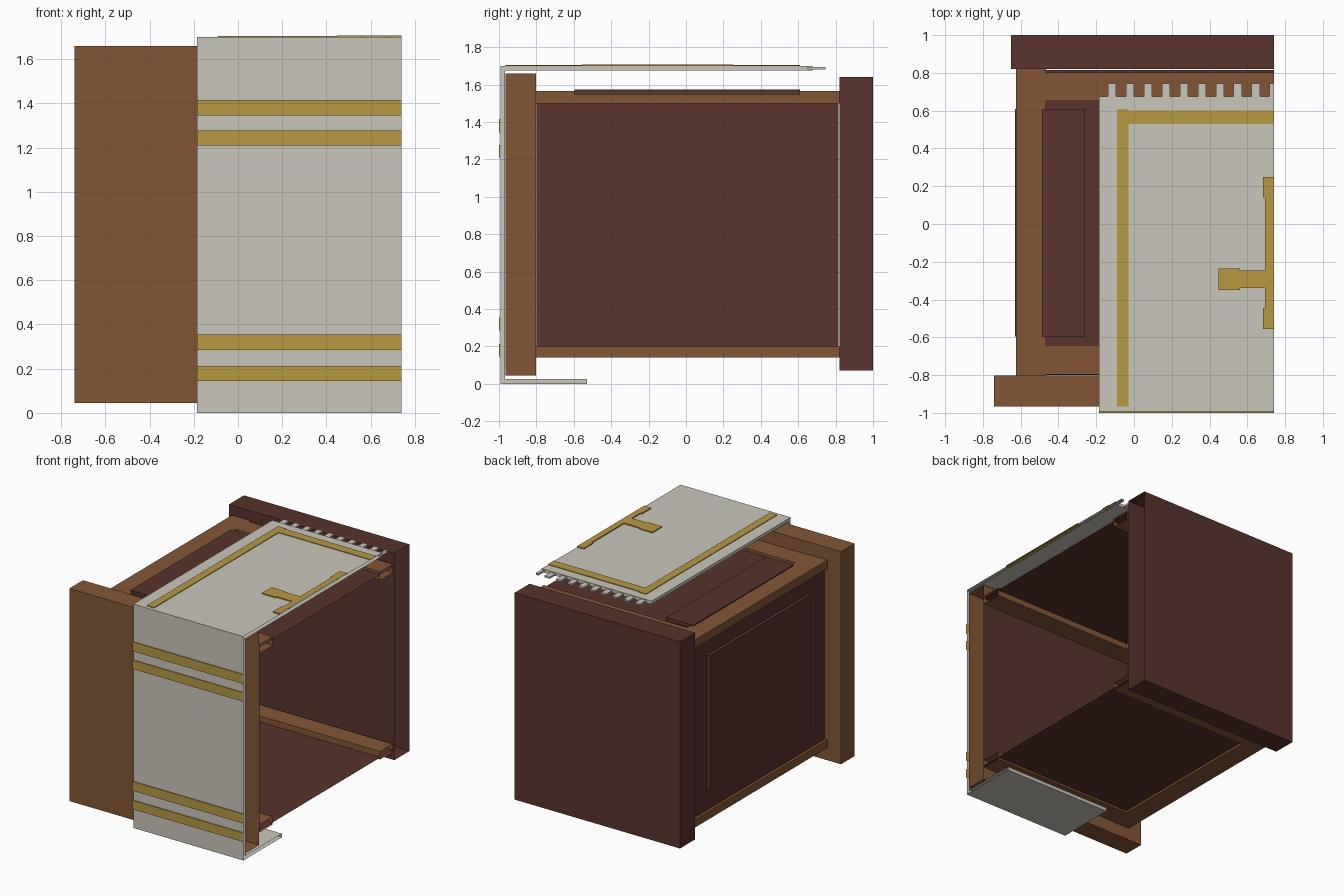
import bpy, bmesh

if "Cube" in bpy.data.objects:
    bpy.data.objects.remove(bpy.data.objects["Cube"])

END = 0.74  # cut plane on the right, where the hollow parts are left open


def mat(name, hexcode):
    def lin(c):
        return c / 12.92 if c <= 0.04045 else ((c + 0.055) / 1.055) ** 2.4
    m = bpy.data.materials.new(name)
    m.diffuse_color = [lin(int(hexcode[i:i + 2], 16) / 255) for i in (0, 2, 4)] + [1]
    m.use_nodes = True
    m.node_tree.nodes["Principled BSDF"].inputs["Base Color"].default_value = m.diffuse_color
    return m


BROWN = mat("warm wood", "855634")
DARK = mat("dark red wood", "5A332D")
CLOTH = mat("off white cloth", "CAC6BB")
GOLD = mat("gold trim", "B99A42")


def prism(name, material, x0, x1, profile, open_end=True):
    """Extrude a (y, z) profile along x; the right end may stay open."""
    bm = bmesh.new()
    a = [bm.verts.new((x0, y, z)) for y, z in profile]
    b = [bm.verts.new((x1, y, z)) for y, z in profile]
    n = len(profile)
    bm.faces.new(a[::-1])
    if not open_end:
        bm.faces.new(b)
    for i in range(n):
        j = (i + 1) % n
        bm.faces.new((a[i], a[j], b[j], b[i]))
    if open_end:
        # outward winding for profiles listed counter-clockwise
        bm.normal_update()
    else:
        bmesh.ops.recalc_face_normals(bm, faces=bm.faces)
    me = bpy.data.meshes.new(name)
    bm.to_mesh(me)
    bm.free()
    me.materials.append(material)
    ob = bpy.data.objects.new(name, me)
    bpy.context.collection.objects.link(ob)
    return ob


def box(name, material, x0, x1, y0, y1, z0, z1):
    return prism(name, material, x0, x1,
                 [(y0, z0), (y1, z0), (y1, z1), (y0, z1)], open_end=abs(x1 - END) < 1e-6)


# End boards
box("front_board", BROWN, -0.74, END, -0.965, -0.803, 0.045, 1.66)
box("back_board", DARK, -0.65, END, 0.82, 1.0, 0.07, 1.64)

# Hollow body, open on the right
box("body_shell", DARK, -0.605, END, -0.80, 0.816, 0.155, 1.545)

# Frame rails around the top and the bottom of the body
for label, z0, z1 in (("top", 1.50, 1.565), ("bottom", 0.14, 0.20)):
    box(label + "_left_rail", BROWN, -0.625, -0.467, -0.805, 0.82, z0, z1)
    box(label + "_front_rail", BROWN, -0.467, END, -0.798, -0.64, z0, z1)
    box(label + "_back_rail", BROWN, -0.467, END, 0.65, 0.802, z0, z1)

# Raised plates on the panels
box("top_plate", DARK, -0.488, -0.26, -0.595, 0.61, 1.546, 1.573)
box("left_plate", DARK, -0.629, -0.604, -0.595, 0.61, 0.35, 1.38)

# Draped cloth: top, front drop and lower flap
prism("draped_cloth", CLOTH, -0.185, END, [
    (-0.992, 0.0), (-0.53, 0.0), (-0.53, 0.027), (-0.967, 0.027),
    (-0.967, 1.675), (0.675, 1.675), (0.675, 1.70), (-0.992, 1.70)])

# Fringe tabs on the cloth edge
for i in range(10):
    x = -0.137 + 0.095 * i
    box("fringe_tab", CLOTH, x, min(x + 0.043, END), 0.65, 0.745, 1.68, 1.693)

# Gold stripes on the front drop
for z0, z1 in ((0.145, 0.212), (0.285, 0.355), (1.21, 1.277), (1.345, 1.415)):
    box("front_stripe", GOLD, -0.185, END, -1.0, -0.991, z0, z1)

# Gold border on the top
box("side_border", GOLD, -0.09, -0.03, -0.965, 0.61, 1.699, 1.705)
box("back_border", GOLD, -0.03, END, 0.53, 0.60, 1.699, 1.705)

# Gold cross ornament, cut at the right end
for name, x0, x1, y0, y1 in (
        ("cross_bar", 0.693, END, -0.445, 0.14),
        ("cross_bar_back_tip", 0.682, END, 0.14, 0.25),
        ("cross_bar_front_tip", 0.682, END, -0.555, -0.445),
        ("cross_arm", 0.56, 0.693, -0.34, -0.245),
        ("cross_arm_tip", 0.447, 0.56, -0.35, -0.235)):
    box(name, GOLD, x0, x1, y0, y1, 1.699, 1.708)
